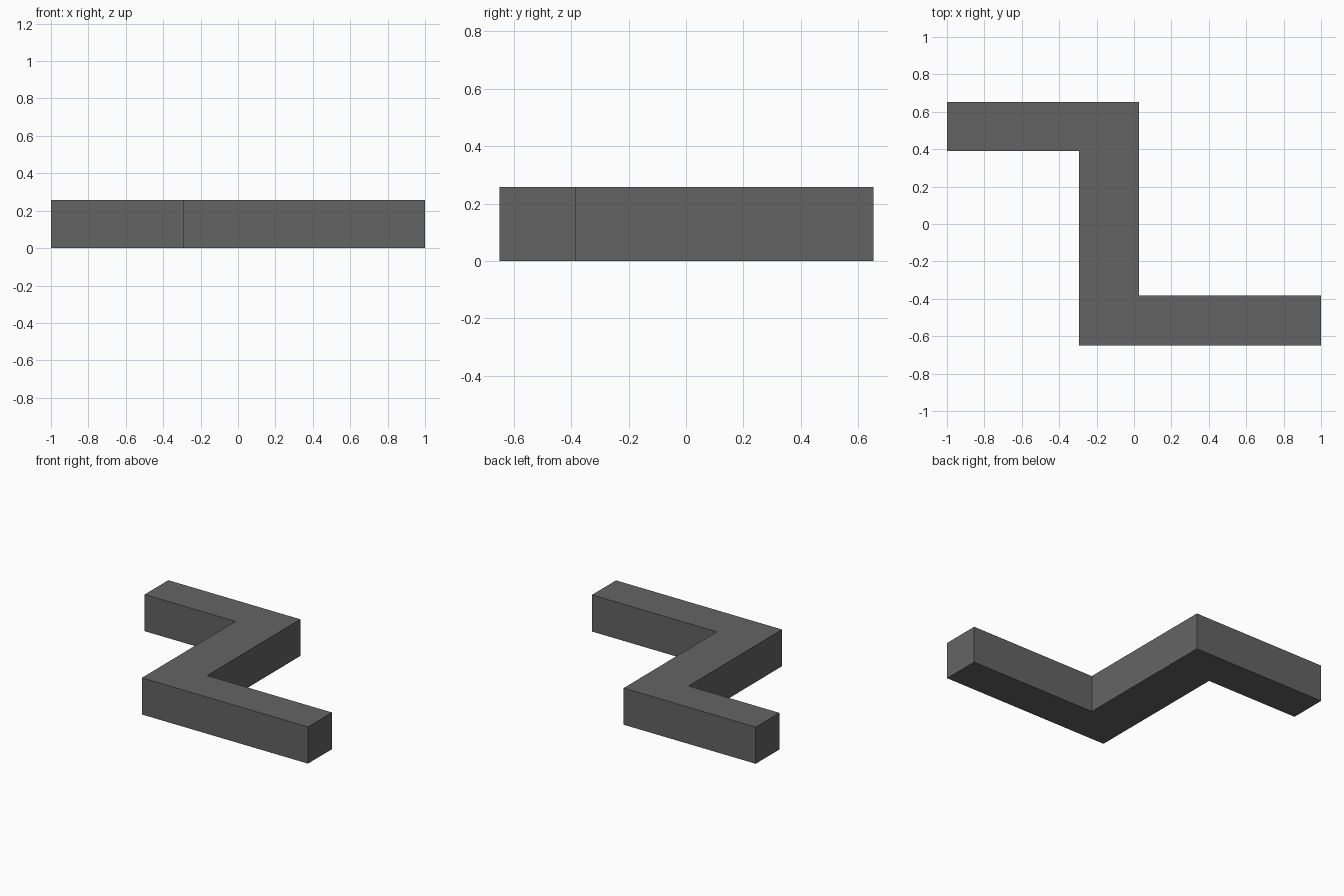
import bpy
import bmesh

if "Cube" in bpy.data.objects:
    bpy.data.objects.remove(bpy.data.objects["Cube"])

HEIGHT = 0.258

# Flat dark grey
grey = bpy.data.materials.new("dark grey")
grey.diffuse_color = (0.127, 0.127, 0.127, 1.0)
grey.use_nodes = True
grey.node_tree.nodes["Principled BSDF"].inputs["Base Color"].default_value = grey.diffuse_color

# Z-shaped outline seen from above, counter-clockwise
outline = [(-1, 0.653), (-1, 0.39), (-0.293, 0.39), (-0.293, -0.65),
           (1, -0.65), (1, -0.383), (0.028, -0.383), (0.028, 0.653)]

# Stepped bar: outline extruded straight up
bm = bmesh.new()
base = bm.faces.new([bm.verts.new((x, y, 0)) for x, y in outline])
top = bmesh.ops.extrude_face_region(bm, geom=[base], use_keep_orig=True)
bmesh.ops.translate(bm, vec=(0, 0, HEIGHT),
                    verts=[g for g in top["geom"] if isinstance(g, bmesh.types.BMVert)])
bmesh.ops.recalc_face_normals(bm, faces=bm.faces)

mesh = bpy.data.meshes.new("stepped_bar")
bm.to_mesh(mesh)
bm.free()
mesh.materials.append(grey)
bpy.context.collection.objects.link(bpy.data.objects.new("stepped_bar", mesh))
